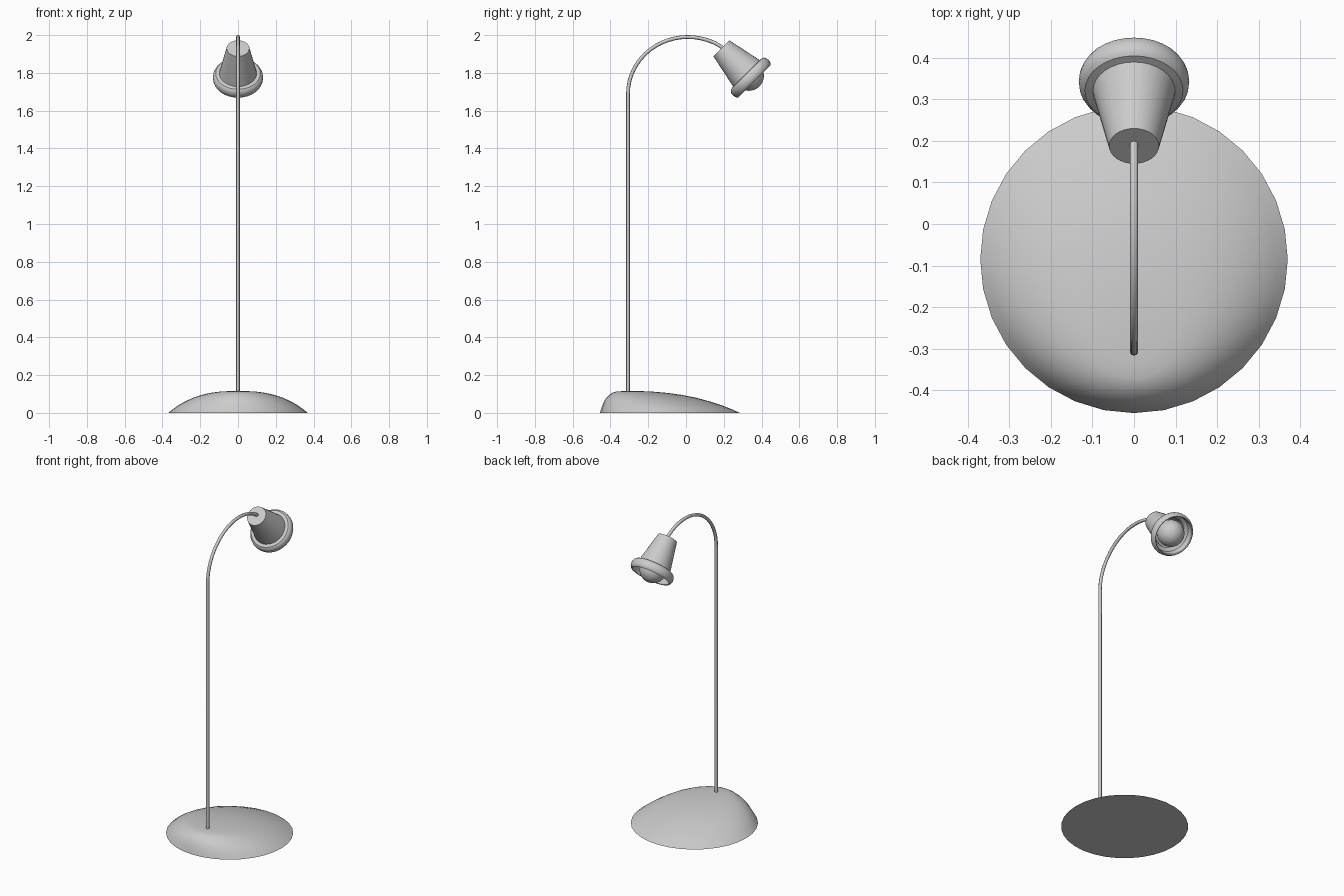
import bpy, bmesh, math
from mathutils import Matrix, Vector

if "Cube" in bpy.data.objects:
    bpy.data.objects.remove(bpy.data.objects["Cube"])


def finish(bm, name, angle=35):
    bmesh.ops.recalc_face_normals(bm, faces=bm.faces)
    me = bpy.data.meshes.new(name)
    bm.to_mesh(me)
    bm.free()
    ob = bpy.data.objects.new(name, me)
    bpy.context.collection.objects.link(ob)
    bpy.ops.object.select_all(action='DESELECT')
    ob.select_set(True)
    bpy.context.view_layer.objects.active = ob
    bpy.ops.object.shade_smooth_by_angle(angle=math.radians(angle))
    return ob


def loft(rings, n, cap_start=True, cap_end=True):
    """Skin circles given as (y centre, z, radius)."""
    bm = bmesh.new()
    loops = [[bm.verts.new((r * math.cos(2 * math.pi * i / n),
                            y + r * math.sin(2 * math.pi * i / n), z))
              for i in range(n)] for y, z, r in rings]
    for a, b in zip(loops, loops[1:]):
        for i in range(n):
            j = (i + 1) % n
            bm.faces.new((a[i], a[j], b[j], b[i]))
    if cap_start:
        bm.faces.new(loops[0])
    if cap_end:
        bm.faces.new(loops[-1])
    return bm


# Base: lopsided dome, rings given as z, back y, front y
dome = [(0, -.455, .285), (.02, -.450, .24), (.04, -.443, .19), (.06, -.435, .128),
        (.08, -.422, .055), (.095, -.407, -.02), (.106, -.39, -.10),
        (.112, -.372, -.17), (.115, -.34, -.23)]
finish(loft([((a + b) / 2, z, (b - a) / 2) for z, a, b in dome], 32), "base", 50)

# Pole: straight tube bending over in an arc
path = [(-.307, .09), (-.307, 1.69)]
for i in range(1, 21):
    a = math.radians(180 - 128 * i / 20)
    path.append((.01 + .317 * math.cos(a), 1.69 + .30 * math.sin(a)))
cu = bpy.data.curves.new("pole", 'CURVE')
cu.dimensions = '3D'
cu.bevel_depth = .01
cu.bevel_resolution = 2
cu.use_fill_caps = True
sp = cu.splines.new('POLY')
sp.points.add(len(path) - 1)
for p, (y, z) in zip(sp.points, path):
    p.co = (0, y, z, 1)
sp.use_smooth = True
bpy.context.collection.objects.link(bpy.data.objects.new("pole", cu))

# Lamp head frame: local +z runs along the shade axis, forward and down
head = Matrix.Translation((0, .1875, 1.93)) @ Matrix.Rotation(math.radians(-135), 4, 'X')

# Shade: cone with a rounded rim, hollow inside (distance along axis, radius)
prof = [(0, .06), (.187, .099), (.189, .118), (.196, .126), (.207, .1315), (.22, .133),
        (.233, .131), (.243, .126), (.247, .121), (.244, .116), (.232, .115),
        (.205, .113), (.192, .093), (.02, .056)]
bm = loft([(0, t, r) for t, r in prof], 32)
bm.transform(head)
finish(bm, "shade")

# Bulb: sphere poking out of the shade
bm = bmesh.new()
bmesh.ops.create_uvsphere(bm, u_segments=32, v_segments=16, radius=.08)
bm.transform(head @ Matrix.Translation((0, 0, .205)))
finish(bm, "bulb", 60)
